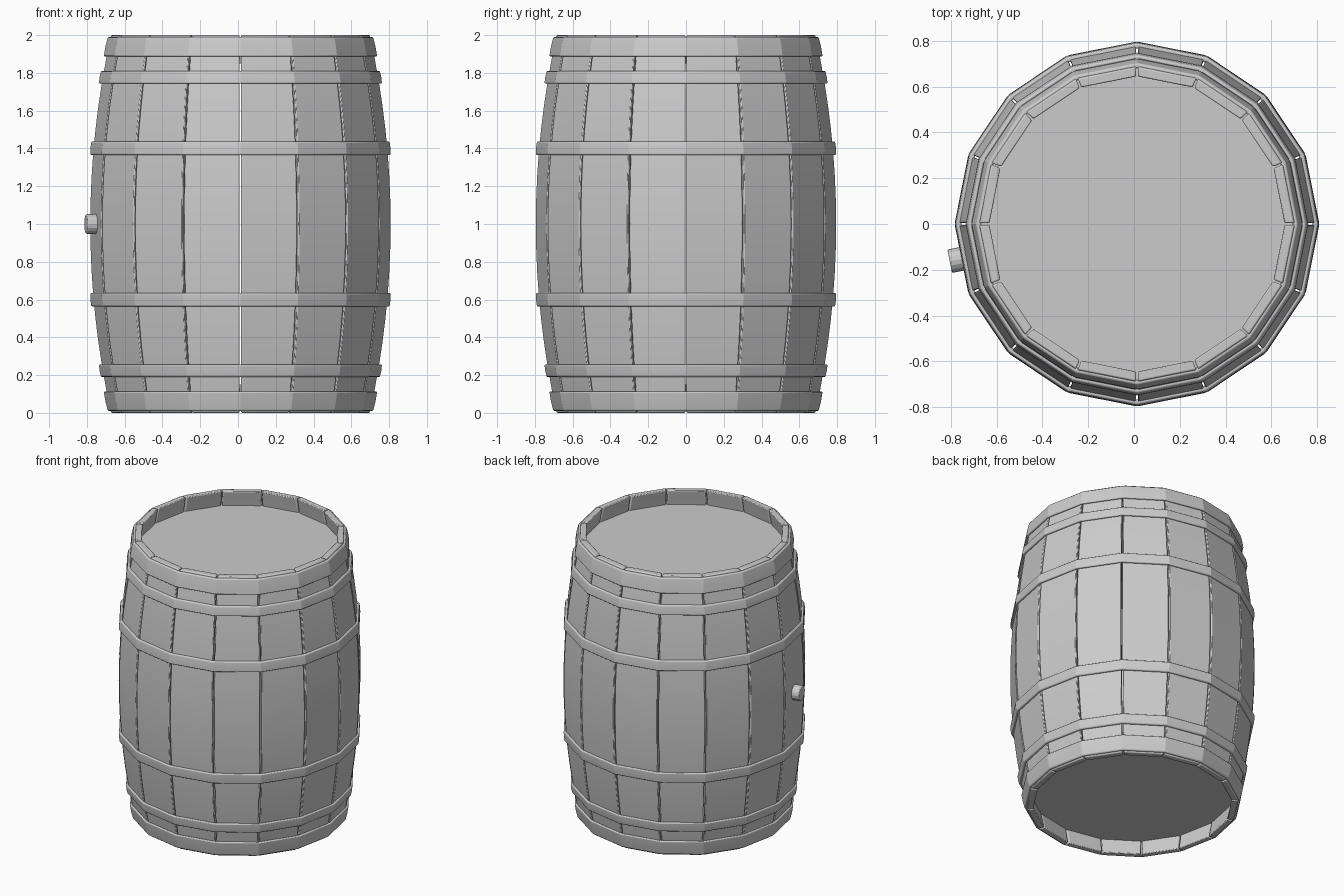
import bpy, bmesh
from math import sin, cos, tan, pi
from mathutils import Matrix

if "Cube" in bpy.data.objects:
    bpy.data.objects.remove(bpy.data.objects["Cube"])

SIDES, CX = 16, 0.013
STEP = 2 * pi / SIDES
THICK, GAP = 0.042, 0.004


def radius(z):
    # barrel bulge: corner radius at height z
    return 0.797 - 0.11 * (z - 1) ** 2


def finish(name, bm, bevel=0, segments=2):
    bmesh.ops.recalc_face_normals(bm, faces=bm.faces)
    me = bpy.data.meshes.new(name)
    bm.to_mesh(me)
    bm.free()
    ob = bpy.data.objects.new(name, me)
    ob.location.x = CX
    bpy.context.collection.objects.link(ob)
    if bevel:
        mod = ob.modifiers.new("bevel", 'BEVEL')
        mod.width, mod.segments = bevel, segments
        mod.limit_method = 'ANGLE'
        mod.angle_limit = 0.7
    bpy.ops.object.select_all(action='DESELECT')
    ob.select_set(True)
    bpy.context.view_layer.objects.active = ob
    bpy.ops.object.shade_smooth_by_angle(angle=0.35)
    return ob


def bridge(bm, rings, wrap=False):
    # quads between consecutive closed loops
    n = len(rings[0])
    pairs = list(zip(rings, rings[1:])) + ([(rings[-1], rings[0])] if wrap else [])
    for a, b in pairs:
        for i in range(n):
            j = (i + 1) % n
            bm.faces.new((a[i], a[j], b[j], b[i]))


# curved staves
def make_stave(index):
    bm = bmesh.new()
    rot = Matrix.Rotation((index + 0.5) * STEP, 3, 'Z')
    rings = []
    for k in range(17):
        z = k / 8
        outer = radius(z) * cos(STEP / 2)
        inner = outer - THICK
        wo, wi = (r * tan(STEP / 2) - GAP for r in (outer, inner))
        pts = [(outer, -wo, z), (outer, wo, z), (inner, wi, z), (inner, -wi, z)]
        ring = [bm.verts.new(p) for p in pts]
        bmesh.ops.transform(bm, matrix=rot.to_4x4(), verts=ring)
        rings.append(ring)
    bridge(bm, rings)
    bm.faces.new(rings[0])
    bm.faces.new(rings[-1])
    finish(f"stave_{index + 1}", bm, 0.006)


for i in range(SIDES):
    make_stave(i)


# metal hoops, following the bulge
def make_hoop(name, z0, z1):
    bm = bmesh.new()
    zm, out = (z0 + z1) / 2, 0.013
    prof = [(radius(z0) - 0.01, z0), (radius(z0) + out, z0),
            (radius(zm) + out + 0.002, zm),
            (radius(z1) + out, z1), (radius(z1) - 0.01, z1)]
    rings = [[bm.verts.new((r * cos(i * STEP), r * sin(i * STEP), z)) for r, z in prof]
             for i in range(SIDES)]
    bridge(bm, rings, wrap=True)
    finish(name, bm, 0.007, 3)


for name, z0, z1 in (("end", 0.01, 0.113), ("quarter", 0.19, 0.257), ("belly", 0.563, 0.635)):
    make_hoop(f"{name}_hoop_lower", z0, z1)
    make_hoop(f"{name}_hoop_upper", 2 - z1, 2 - z0)


# recessed heads
for name, z in (("bottom_head", 0.13), ("top_head", 1.87)):
    bm = bmesh.new()
    rot = Matrix.Translation((0, 0, z))
    bmesh.ops.create_cone(bm, cap_ends=True, segments=SIDES, radius1=0.68,
                          radius2=0.68, depth=0.04, matrix=rot)
    finish(name, bm)

# bung plug in the side of one stave
bm = bmesh.new()
place = (Matrix.Rotation(pi + STEP / 2, 4, 'Z') @ Matrix.Translation((0.79, 0, 1))
         @ Matrix.Rotation(pi / 2, 4, 'Y'))
bmesh.ops.create_cone(bm, cap_ends=True, segments=16, radius1=0.052,
                      radius2=0.052, depth=0.088, matrix=place)
finish("bung_plug", bm, 0.006)
